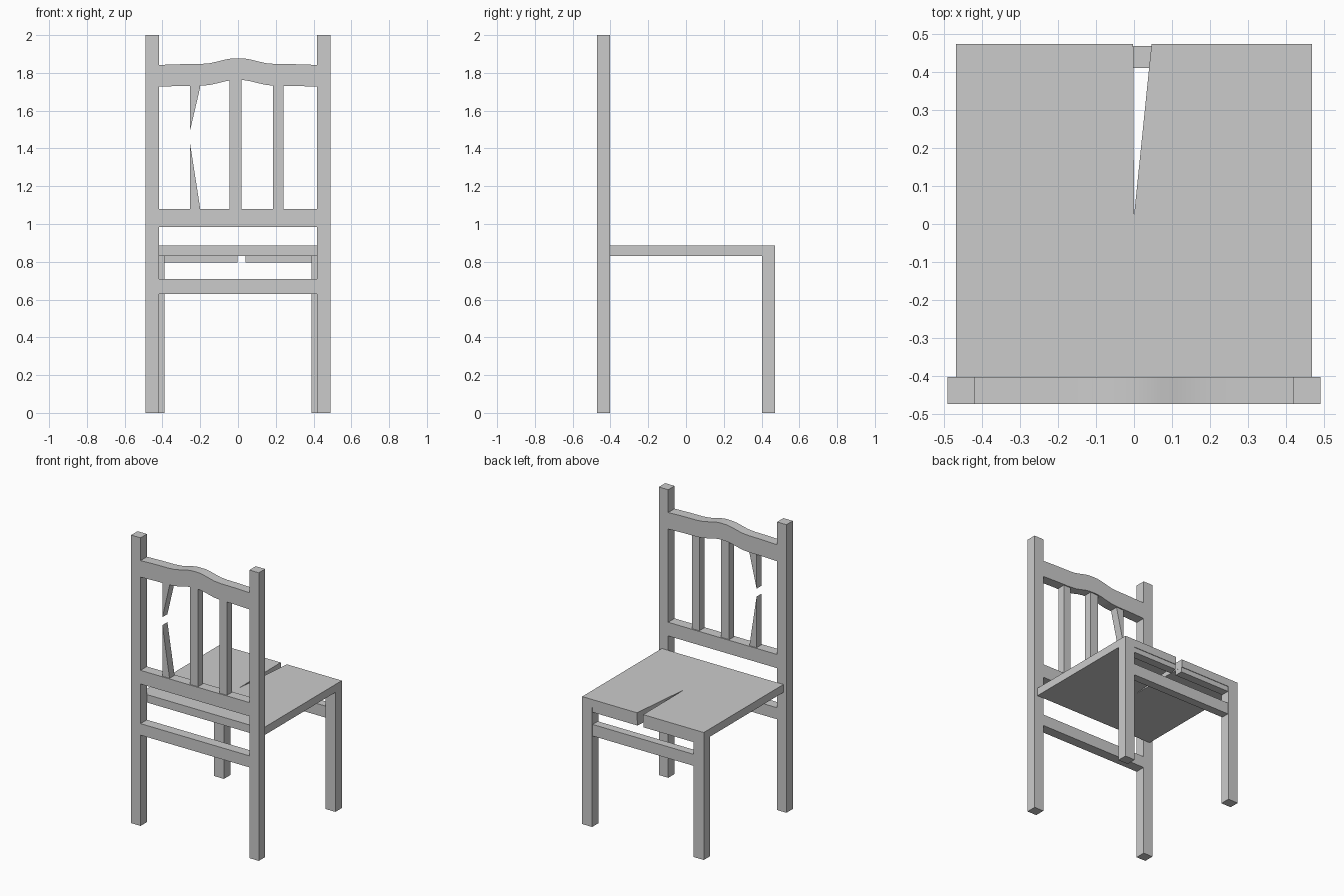
import bpy, bmesh

if "Cube" in bpy.data.objects:
    bpy.data.objects.remove(bpy.data.objects["Cube"])


def finish(name, bm):
    bmesh.ops.recalc_face_normals(bm, faces=bm.faces)
    me = bpy.data.meshes.new(name)
    bm.to_mesh(me)
    bm.free()
    ob = bpy.data.objects.new(name, me)
    bpy.context.collection.objects.link(ob)
    return ob


def prism(name, pts, lo, hi, axis):
    """Extrude a 2D outline from lo to hi along axis 'y' (x,z outline) or 'z' (x,y outline)."""
    def place(p, d):
        return (p[0], d, p[1]) if axis == 'y' else (p[0], p[1], d)
    bm = bmesh.new()
    a = [bm.verts.new(place(p, lo)) for p in pts]
    b = [bm.verts.new(place(p, hi)) for p in pts]
    bm.faces.new(a)
    bm.faces.new(b[::-1])
    n = len(pts)
    for i in range(n):
        j = (i + 1) % n
        bm.faces.new((a[i], b[i], b[j], a[j]))
    return finish(name, bm)


def box(name, x0, x1, y0, y1, z0, z1):
    return prism(name, [(x0, y0), (x1, y0), (x1, y1), (x0, y1)], z0, z1, 'z')


BACK0, BACK1 = -0.472, -0.402
FRONT0, FRONT1 = 0.402, 0.472

# posts and front legs, both sides
for side, s in (("left", -1), ("right", 1)):
    xs = sorted((s * 0.418, s * 0.49))
    box(f"back_post_{side}", *xs, BACK0, BACK1, 0, 2)
    xs = sorted((s * 0.39, s * 0.467))
    box(f"front_leg_{side}", *xs, FRONT0, FRONT1, 0, 0.83)

# seat with wedge-shaped crack open at the +y edge
prism("seat", [(-0.467, BACK1), (0.467, BACK1), (0.467, FRONT1), (0.046, FRONT1),
               (0, 0.02), (-0.002, FRONT1), (-0.467, FRONT1)], 0.83, 0.885, 'z')

# split apron under the seat edge
box("apron_left", -0.39, -0.002, 0.41, 0.468, 0.795, 0.83)
prism("apron_right", [(0.04, 0.41), (0.39, 0.41), (0.39, 0.468), (0.046, 0.468)],
      0.795, 0.83, 'z')

# straight rails
box("front_rail", -0.39, 0.39, 0.41, 0.467, 0.63, 0.71)
box("back_low_rail", -0.418, 0.418, BACK0, BACK1, 0.63, 0.71)
box("back_middle_rail", -0.418, 0.418, BACK0, BACK1, 0.985, 1.08)

# wavy top rail
half = [(0.418, 1.842), (0.3, 1.846), (0.2, 1.847), (0.15, 1.851), (0.11, 1.86),
        (0.07, 1.87), (0.035, 1.876)]
top = [(-x, z) for x, z in half] + [(0, 1.877)] + half[::-1]
bottom = [(x, z - 0.115) for x, z in top]
rail = prism("top_rail", top + bottom[::-1], BACK0, BACK1, 'y')
bpy.context.view_layer.objects.active = rail
rail.select_set(True)
bpy.ops.object.shade_smooth_by_angle()

# back slats
S0, S1 = -0.465, -0.41
box("slat_middle", -0.045, 0.018, S0, S1, 1.08, 1.77)
box("slat_right", 0.185, 0.24, S0, S1, 1.08, 1.745)

# snapped slat, tapering to two points
prism("broken_slat_upper", [(-0.255, 1.74), (-0.255, 1.49), (-0.2, 1.725), (-0.2, 1.74)],
      S0, S1, 'y')
prism("broken_slat_lower", [(-0.255, 1.08), (-0.2, 1.08), (-0.255, 1.435)], S0, S1, 'y')
